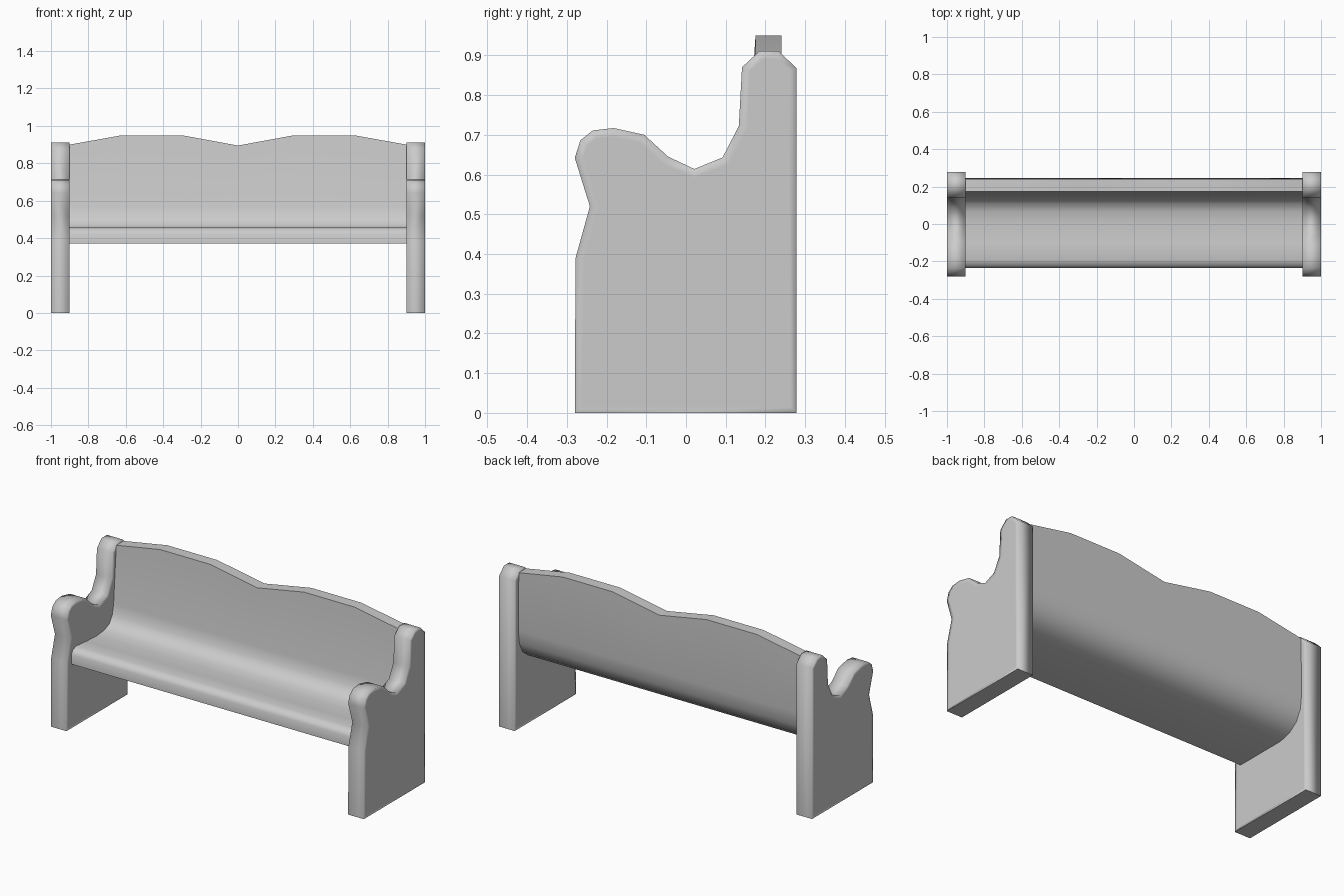
import bpy, bmesh

if "Cube" in bpy.data.objects:
    bpy.data.objects.remove(bpy.data.objects["Cube"])


def finish(bm, name, sharp_test=None):
    bmesh.ops.recalc_face_normals(bm, faces=bm.faces[:])
    for f in bm.faces:
        f.smooth = True
    if sharp_test:
        for e in bm.edges:
            e.smooth = not sharp_test(e)
    me = bpy.data.meshes.new(name)
    bm.to_mesh(me)
    bm.free()
    ob = bpy.data.objects.new(name, me)
    bpy.context.collection.objects.link(ob)
    return ob


# End panels: armrest silhouette in (y, z), extruded in x
PANEL = [(-0.28, 0), (-0.278, 0.39), (-0.242, 0.52), (-0.28, 0.642),
         (-0.266, 0.686), (-0.235, 0.711), (-0.182, 0.717), (-0.105, 0.70),
         (-0.045, 0.645), (0.021, 0.614), (0.092, 0.643), (0.133, 0.722),
         (0.141, 0.87), (0.185, 0.911), (0.233, 0.911), (0.278, 0.868),
         (0.278, 0)]


def end_panel(name, side):
    bm = bmesh.new()
    rings = [[bm.verts.new((side * x, y, z)) for y, z in PANEL] for x in (0.9, 1.0)]
    n = len(PANEL)
    for i in range(n):
        j = (i + 1) % n
        bm.faces.new((rings[0][i], rings[0][j], rings[1][j], rings[1][i]))
    caps = [bm.faces.new(r) for r in rings]
    bmesh.ops.recalc_face_normals(bm, faces=bm.faces[:])
    # narrow rim keeps the soft edge shading close to the border
    bmesh.ops.inset_individual(bm, faces=caps, thickness=0.022)
    return finish(bm, name, lambda e: all(v.co.z < 0.001 for v in e.verts))


end_panel("left_end_panel", -1)
end_panel("right_end_panel", 1)

# Seat and back: one curved section in (y, z), top edge follows a double wave
WAVE = [(-0.9, 0.90), (-0.62, 0.95), (-0.30, 0.95), (0, 0.895),
        (0.30, 0.95), (0.62, 0.95), (0.9, 0.90)]
SECTION = [(-0.235, 0.37), (-0.235, 0.425), (-0.222, 0.447), (-0.19, 0.458),
           (-0.10, 0.45), (0.0, 0.445), (0.065, 0.452), (0.11, 0.47),
           (0.138, 0.51), (0.15, 0.57), (0.175, None), (0.24, None),
           (0.245, 0.57), (0.235, 0.49), (0.205, 0.43), (0.15, 0.388),
           (0.08, 0.37)]

bm = bmesh.new()
rows = [[bm.verts.new((x, y, top if z is None else z)) for y, z in SECTION]
        for x, top in WAVE]
n = len(SECTION)
for a, b in zip(rows, rows[1:]):
    for i in range(n):
        j = (i + 1) % n
        bm.faces.new((a[i], a[j], b[j], b[i]))
bm.faces.new(rows[0])
bm.faces.new(rows[-1])
finish(bm, "seat_and_back", lambda e: e.calc_face_angle(0) > 0.9)
